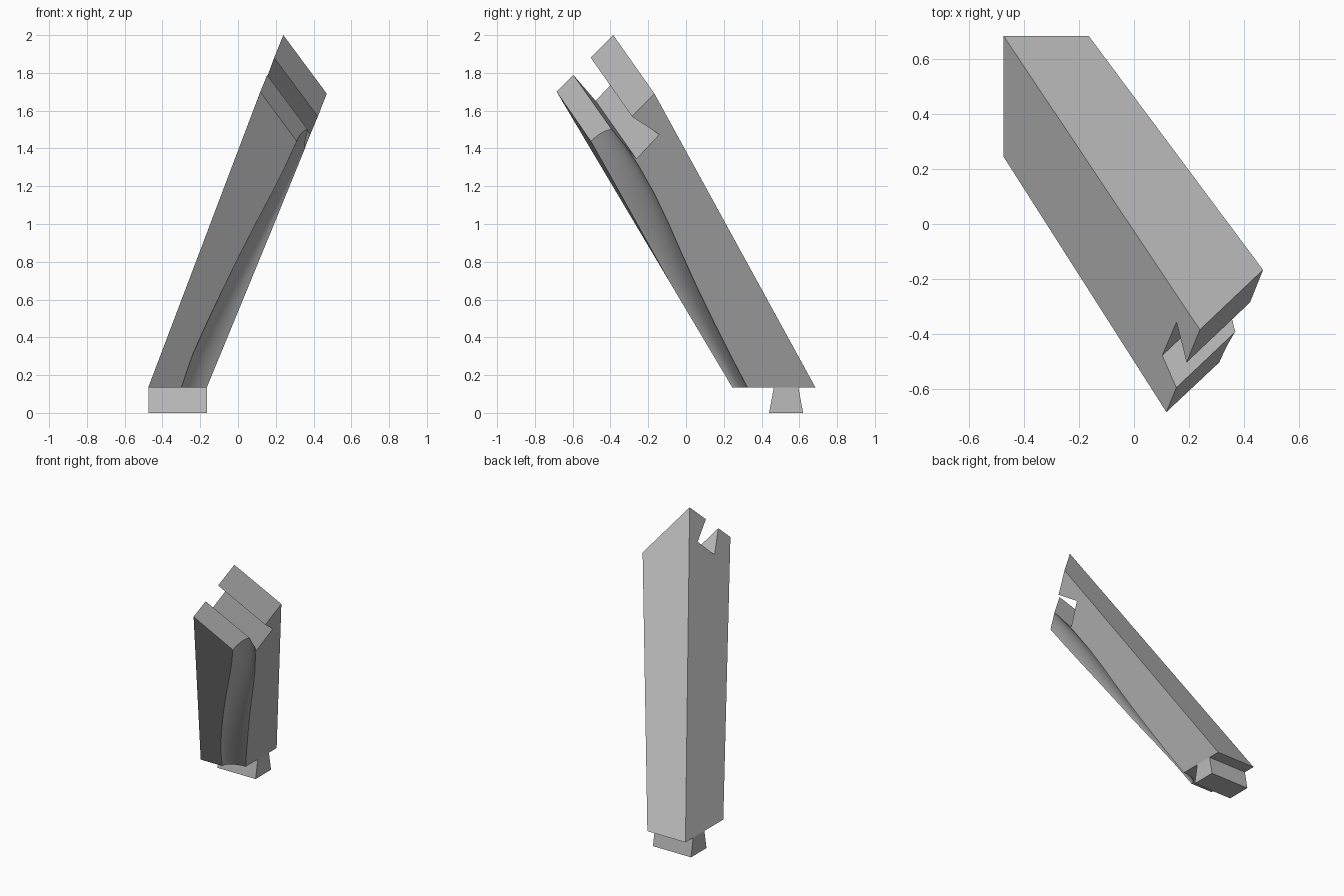
import bpy, bmesh, math
from mathutils import Vector

cube = bpy.data.objects.get("Cube")
if cube:
    bpy.data.objects.remove(cube)

grey = bpy.data.materials.new("plain_grey")
grey.use_nodes = True
colour = (0.5, 0.5, 0.5, 1)
grey.diffuse_color = colour
grey.node_tree.nodes["Principled BSDF"].inputs["Base Color"].default_value = colour


def loft(name, rings):
    """Closed solid through a list of equal-length rings of points."""
    bm = bmesh.new()
    rows = [[bm.verts.new(p) for p in ring] for ring in rings]
    count = len(rows[0])
    for low, high in zip(rows, rows[1:]):
        for i in range(count):
            j = (i + 1) % count
            bm.faces.new((low[i], low[j], high[j], high[i]))
    bm.faces.new(rows[0])
    bm.faces.new(rows[-1])
    bmesh.ops.recalc_face_normals(bm, faces=bm.faces)
    mesh = bpy.data.meshes.new(name)
    bm.to_mesh(mesh)
    bm.free()
    mesh.materials.append(grey)
    obj = bpy.data.objects.new(name, mesh)
    bpy.context.collection.objects.link(obj)
    return obj


def activate(obj):
    bpy.ops.object.select_all(action='DESELECT')
    obj.select_set(True)
    bpy.context.view_layer.objects.active = obj


def cut(target, cutter):
    cutter.hide_render = True
    mod = target.modifiers.new("cut", 'BOOLEAN')
    mod.operation = 'DIFFERENCE'
    mod.solver = 'EXACT'
    mod.object = cutter
    activate(target)
    bpy.ops.object.modifier_apply(modifier=mod.name)
    bpy.data.objects.remove(cutter)


# Leaning beam with a slanted upper end
X0, X1, Y0, Y1, BASE = -0.475, -0.165, 0.245, 0.685, 0.135
bottom = [(X0, Y1, BASE), (X1, Y1, BASE), (X1, Y0, BASE), (X0, Y0, BASE)]
top = [(0.24, -0.385, 2.0), (0.47, -0.167, 1.69),
       (0.35, -0.467, 1.385), (0.118, -0.685, 1.70)]
beam = loft("leaning_beam", [bottom, top])

# Dovetail slot across the upper end
slot_profile = [Vector(p) for p in ((0.155, -0.597, 1.79), (0.105, -0.477, 1.65),
                                    (0.155, -0.357, 1.78), (0.196, -0.507, 1.88))]
across = Vector(top[1]) - Vector(top[0])
# widen the mouth slightly past the end so the cut is clean
lift = (slot_profile[0] - slot_profile[1]) * 0.15
lift2 = (slot_profile[3] - slot_profile[2]) * 0.15
slot_profile[0] += lift
slot_profile[3] += lift2
slot = loft("slot_cutter", [[p + across * t for p in slot_profile] for t in (-0.6, 1.6)])
cut(beam, slot)

# Tapering cove scooped along the front corner
corner_low, corner_high = Vector(bottom[2]), Vector(top[2])
stations = [(-0.08, 0.125, 0.075), (0.0, 0.135, 0.08), (0.14, 0.147, 0.088),
            (0.28, 0.141, 0.1), (0.42, 0.13, 0.115), (0.56, 0.116, 0.135),
            (0.7, 0.098, 0.158), (0.82, 0.08, 0.172), (0.94, 0.067, 0.173),
            (1.06, 0.06, 0.16), (1.25, 0.06, 0.15)]
SIDES = 48
rings = []
for t, wide, deep in stations:
    centre = corner_low.lerp(corner_high, t)
    rings.append([centre + Vector((wide * math.cos(a), deep * math.sin(a), 0))
                  for a in (2 * math.pi * i / SIDES for i in range(SIDES))])
cut(beam, loft("cove_cutter", rings))
activate(beam)
bpy.ops.object.shade_smooth_by_angle(angle=math.radians(25))

# Dovetail tongue under the foot
tongue = [(0.44, 0), (0.62, 0), (0.595, BASE), (0.465, BASE)]
loft("dovetail_tongue", [[(x, y, z) for y, z in tongue] for x in (X0, X1)])
